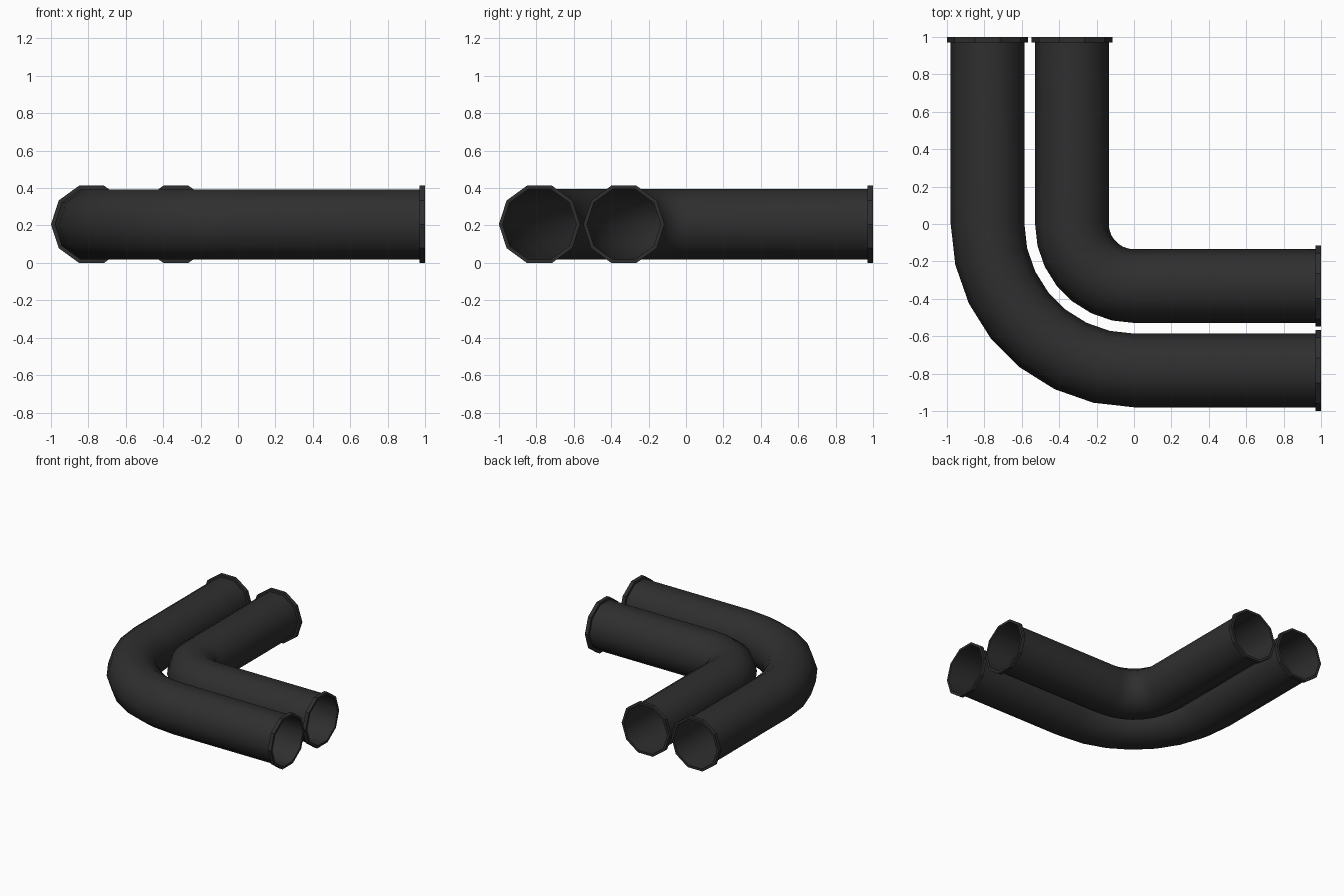
import bpy, bmesh
from math import cos, sin, pi, radians
from mathutils import Vector

cube = bpy.data.objects.get("Cube")
if cube:
    bpy.data.objects.remove(cube, do_unlink=True)

SIDES, BEND_STEPS = 10, 7
TUBE_R, FLANGE_R, FLANGE_LEN = 0.197, 0.217, 0.03
UP = Vector((0, 0, 1))
MID_Z = FLANGE_R * cos(pi / SIDES)

mat = bpy.data.materials.new("charcoal")
mat.use_nodes = True
colour = (0.028, 0.028, 0.028, 1)
mat.diffuse_color = colour
mat.node_tree.nodes["Principled BSDF"].inputs["Base Color"].default_value = colour


def sweep(name, sections, smooth_angle):
    """Skin ten-sided rings given as (centre, outward direction, radius)."""
    bm = bmesh.new()
    rings = []
    for centre, out, radius in sections:
        rings.append([bm.verts.new(centre + UP * MID_Z + radius * (
            out * cos(2 * pi * i / SIDES) + UP * sin(2 * pi * i / SIDES)))
            for i in range(SIDES)])
    for a, b in zip(rings, rings[1:]):
        for i in range(SIDES):
            j = (i + 1) % SIDES
            bm.faces.new((a[i], b[i], b[j], a[j]))
    mesh = bpy.data.meshes.new(name)
    bm.to_mesh(mesh)
    bm.free()
    mesh.materials.append(mat)
    obj = bpy.data.objects.new(name, mesh)
    bpy.context.collection.objects.link(obj)
    bpy.ops.object.select_all(action='DESELECT')
    bpy.context.view_layer.objects.active = obj
    obj.select_set(True)
    bpy.ops.object.shade_smooth_by_angle(angle=radians(smooth_angle))
    return obj


def pipe(name, bend_r):
    left, front = Vector((-1, 0, 0)), Vector((0, -1, 0))
    back_axis, side_axis = -front, -left
    # Open tube: straight run, quarter bend, straight run
    path = [(left * bend_r + back_axis, left, TUBE_R)]
    for k in range(BEND_STEPS + 1):
        a = pi / 2 * k / BEND_STEPS
        out = left * cos(a) + front * sin(a)
        path.append((out * bend_r, out, TUBE_R))
    path.append((front * bend_r + side_axis, front, TUBE_R))
    sweep(name + "_tube", path, 60)
    # Flange collar at each open end, wound so that faces point outwards
    for end, out, axis in (("back", left, back_axis), ("side", front, side_axis)):
        rim = out * bend_r + axis
        inner = rim - axis * FLANGE_LEN
        ring = [(rim, out, TUBE_R), (rim, out, FLANGE_R),
                (inner, out, FLANGE_R), (inner, out, TUBE_R)]
        if end == "side":
            ring.reverse()
        sweep(f"{name}_{end}_flange", ring, 30)


pipe("outer_pipe", 0.783)
pipe("inner_pipe", 0.332)
